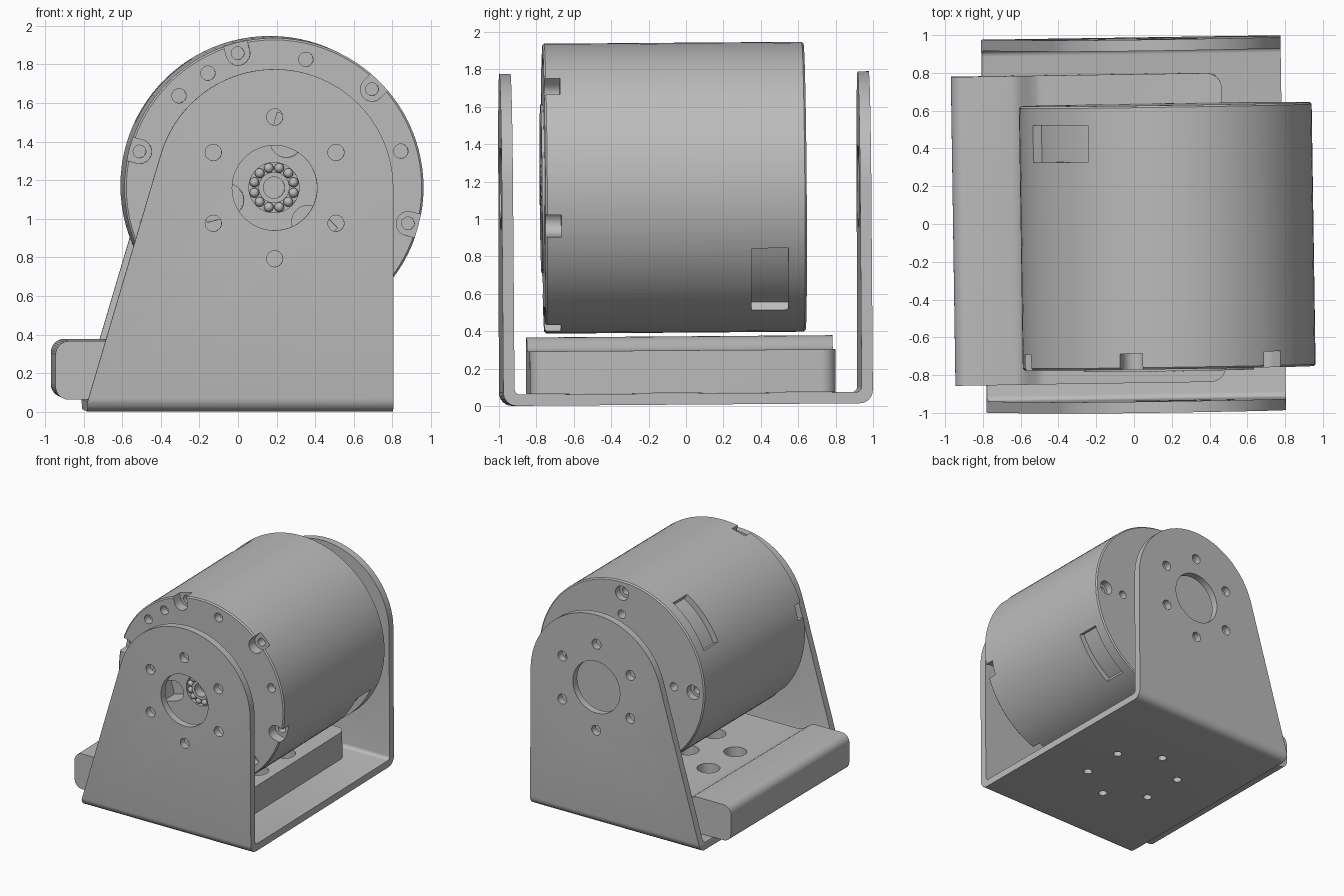
import bpy, bmesh
from math import sin, cos, pi, radians
from mathutils import Matrix, Vector

if "Cube" in bpy.data.objects:
    bpy.data.objects.remove(bpy.data.objects["Cube"])

CX, CZ = 0.175, 1.16          # drum axis
DRUM_R = 0.775
FRONT, BACK = -0.757, 0.64    # drum end faces
HALF = 0.988                  # bracket half length
TILT = (Matrix.Translation((0, 0, 0.0075)) @ Matrix.Rotation(0.015, 4, 'Z')
        @ Matrix.Rotation(0.0075, 4, 'X'))

grey = bpy.data.materials.new("machined_grey")
grey.use_nodes = True
GREY = (0.5, 0.5, 0.5, 1)
grey.diffuse_color = GREY
grey.node_tree.nodes["Principled BSDF"].inputs["Base Color"].default_value = GREY


def add(name, bm):
    bmesh.ops.recalc_face_normals(bm, faces=bm.faces)
    mesh = bpy.data.meshes.new(name)
    bm.to_mesh(mesh)
    bm.free()
    ob = bpy.data.objects.new(name, mesh)
    bpy.context.collection.objects.link(ob)
    mesh.materials.append(grey)
    return ob


def arc(cx, cy, r, a0, a1, n):
    """Points along an arc, angles in degrees."""
    angles = [radians(a0 + (a1 - a0) * i / n) for i in range(n + 1)]
    return [(cx + r * cos(a), cy + r * sin(a)) for a in angles]


def prism(name, pts, axis, lo, hi):
    """Extrude a 2D outline along x, y or z."""
    place = {'x': lambda p, d: (d, p[0], p[1]),
             'y': lambda p, d: (p[0], d, p[1]),
             'z': lambda p, d: (p[0], p[1], d)}[axis]
    bm = bmesh.new()
    rings = [[bm.verts.new(place(p, d)) for p in pts] for d in (lo, hi)]
    for ring in rings:
        bm.faces.new(ring)
    n = len(pts)
    for i in range(n):
        j = (i + 1) % n
        bm.faces.new((rings[0][i], rings[0][j], rings[1][j], rings[1][i]))
    return add(name, bm)


def rod(cx, cy, r, axis, lo, hi):
    return prism("cutter", arc(cx, cy, r, 0, 345, 23), axis, lo, hi)


def polar(r, deg):
    return CX + r * cos(radians(deg)), CZ + r * sin(radians(deg))


def radial_slot(deg, r_in, r_out, w, lo, hi):
    """Round-ended slot pointing outwards from the drum axis."""
    pts = arc(r_in, 0, w, 90, 270, 12) + [(r_out, -w), (r_out, w)]
    c, s = cos(radians(deg)), sin(radians(deg))
    pts = [(CX + x * c - y * s, CZ + x * s + y * c) for x, y in pts]
    return prism("cutter", pts, 'y', lo, hi)


def boolean(ob, others, operation='DIFFERENCE'):
    for other in others:
        other.hide_render = True
        mod = ob.modifiers.new("cut", 'BOOLEAN')
        mod.operation, mod.solver, mod.object = operation, 'EXACT', other
    dg = bpy.context.evaluated_depsgraph_get()
    mesh = bpy.data.meshes.new_from_object(ob.evaluated_get(dg))
    ob.modifiers.clear()
    ob.data = mesh
    for other in others:
        bpy.data.objects.remove(other)


def finish(ob):
    ob.matrix_world = TILT
    bpy.ops.object.select_all(action='DESELECT')
    ob.select_set(True)
    bpy.context.view_layer.objects.active = ob
    bpy.ops.object.shade_smooth_by_angle(angle=radians(30))


# Bent sheet bracket: U section trimmed to the flange outline
T, TOP = 0.06, 2.1
outer = arc(-HALF + 0.07, 0.07, 0.07, 180, 270, 6) + arc(HALF - 0.07, 0.07, 0.07, 270, 360, 6)
inner = (arc(HALF - T - 0.03, T + 0.03, 0.03, 360, 270, 4)
         + arc(-HALF + T + 0.03, T + 0.03, 0.03, 270, 180, 4))
section = [(-HALF, TOP)] + outer + [(HALF, TOP), (HALF - T, TOP)] + inner + [(-HALF + T, TOP)]
bracket = prism("bracket", section, 'x', -0.9, 0.9)
outline = [(-0.795, -0.1), (0.79, -0.1)] + arc(CX, CZ, 0.615, 0, 163.5, 44) + [(-0.795, 0.05)]
boolean(bracket, [prism("cutter", outline, 'y', -1.2, 1.2)], 'INTERSECT')
holes = [prism("cutter", arc(CX, CZ, 0.22, 0, 354, 59), 'y', -1.2, 1.2)]
for k in range(6):
    holes.append(rod(*polar(0.367, 30 + 60 * k), 0.042, 'y', -1.2, 1.2))
    a = radians(30 + 60 * k)
    holes.append(rod(0.37 * cos(a), -0.02 + 0.37 * sin(a), 0.035, 'z', -0.1, 0.2))
boolean(bracket, holes)
finish(bracket)

# Base block with a raised bar along one end
Y0, Y1 = -0.84, 0.795
ramp = [(-0.64 + 0.16 * i / 8, 0.3275 + 0.0375 * cos(pi * i / 8)) for i in range(9)]
profile = (arc(-0.89, 0.13, 0.068, 270, 180, 8) + arc(-0.888, 0.295, 0.07, 180, 90, 8)
           + ramp + [(0.475, 0.29), (0.475, 0.062)])
block = prism("base_block", profile, 'y', Y0, Y1)
plan = [(-1.2, Y0)] + arc(0.395, Y0 + 0.08, 0.08, 270, 360, 8) \
    + arc(0.395, Y1 - 0.08, 0.08, 0, 90, 8) + [(-1.2, Y1)]
boolean(block, [prism("cutter", plan, 'z', -0.1, 0.6)], 'INTERSECT')
holes = [rod(0, -0.02, 0.09, 'z', 0.12, 0.5)]
for k in range(6):
    a = radians(30 + 60 * k)
    x, y = 0.37 * cos(a), -0.02 + 0.37 * sin(a)
    holes += [rod(x, y, 0.09, 'z', 0.12, 0.5), rod(x, y, 0.035, 'z', -0.1, 0.2)]
boolean(block, holes)
finish(block)

# Drum turned from a half profile, with shaft bore and bearing groove
turned = [(0, -0.69), (0.055, -0.69), (0.055, -0.768), (0.08, -0.768), (0.08, -0.735),
          (0.13, -0.735), (0.13, -0.77), (0.45, -0.77), (0.45, FRONT), (DRUM_R - 0.01, FRONT),
          (DRUM_R, FRONT + 0.01), (DRUM_R, BACK - 0.01), (DRUM_R - 0.01, BACK), (0, BACK)]
bm = bmesh.new()
verts = [bm.verts.new((CX + r, y, CZ)) for r, y in turned]
edges = [bm.edges.new(pair) for pair in zip(verts, verts[1:])]
bmesh.ops.spin(bm, geom=verts + edges, cent=(CX, 0, CZ), axis=(0, 1, 0),
               angle=2 * pi, steps=96, use_merge=False)
bmesh.ops.remove_doubles(bm, verts=bm.verts, dist=0.0005)
drum = add("drum", bm)

cuts = []
for k in range(6):                       # rim screw notches and pin holes
    a = 45 + 60 * k
    cuts.append(radial_slot(a, 0.72, 0.9, 0.062, -0.9, -0.672))
    cuts.append(rod(*polar(0.72, a), 0.033, 'y', -0.7, -0.6))
    cuts.append(rod(*polar(0.684, a + 31), 0.037, 'y', -0.9, -0.69))
cuts.append(rod(*polar(0.684, 120), 0.037, 'y', -0.9, -0.69))
for a in (75, 195, 315):                 # ports around the hub
    cuts.append(radial_slot(a, 0.25, 0.38, 0.085, -0.9, -0.62))
for a in (0, 90, 180, 270):              # counterbored holes in the back
    cuts.append(rod(*polar(0.67, a), 0.06, 'y', 0.58, 0.8))
    cuts.append(rod(*polar(0.67, a), 0.035, 'y', 0.48, 0.6))
    cuts.append(rod(*polar(0.49, a), 0.035, 'y', 0.56, 0.8))
for a in (122, 302):                     # curved side windows
    wedge = arc(CX, CZ, 0.725, a, a + 33, 10) + arc(CX, CZ, 0.9, a + 33, a, 10)
    cuts.append(prism("cutter", wedge, 'y', 0.345, 0.54))
boolean(drum, cuts)
finish(drum)

# Ball bearing set in the groove
bm = bmesh.new()
for k in range(12):
    x, z = polar(0.105, 30 * k + 15)
    bmesh.ops.create_uvsphere(bm, u_segments=12, v_segments=8, radius=0.025,
                              matrix=Matrix.Translation(Vector((x, -0.75, z))))
finish(add("bearing_balls", bm))
